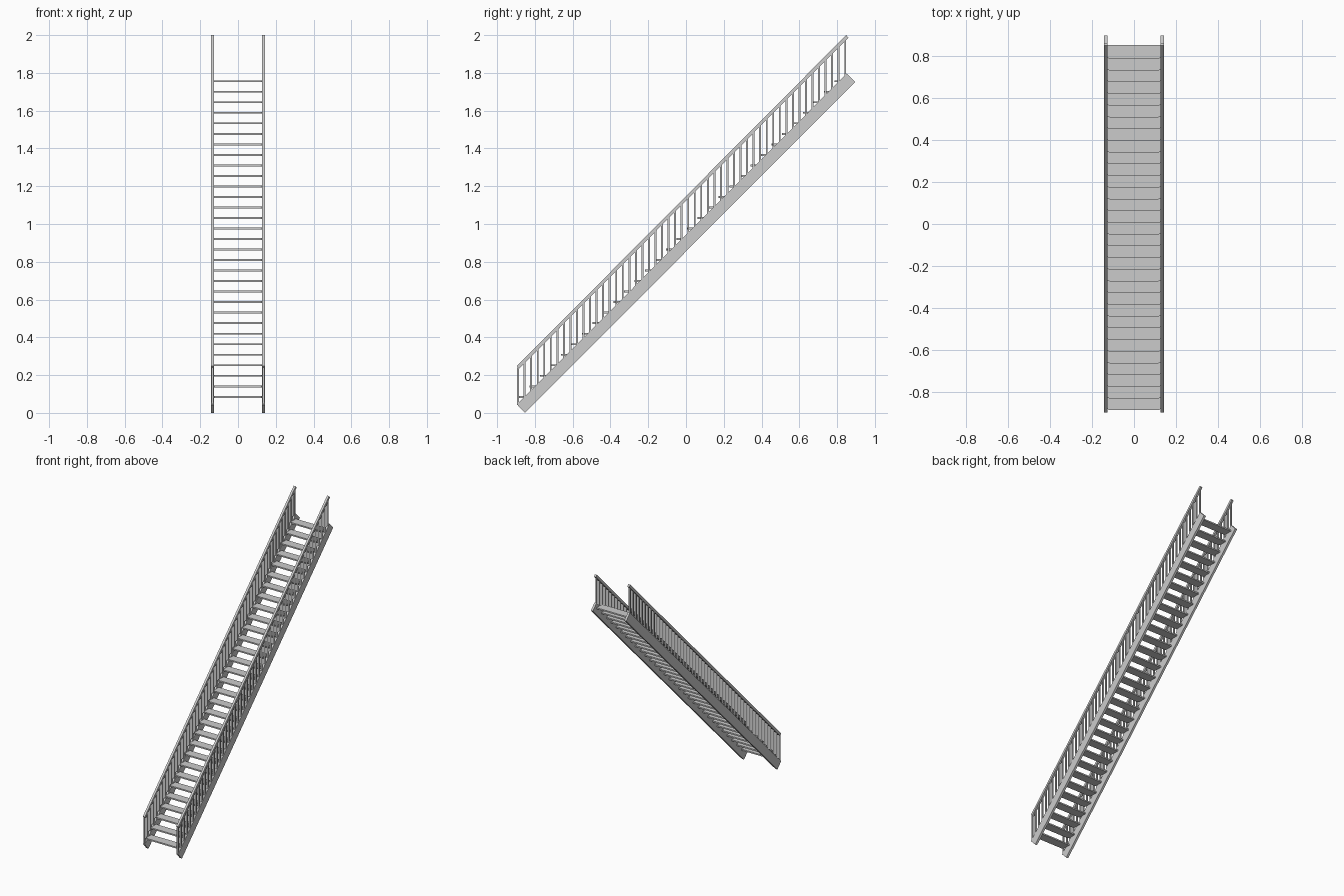
import bpy
from math import sin, cos, pi

cube = bpy.data.objects.get("Cube")
if cube:
    bpy.data.objects.remove(cube, do_unlink=True)

grey = bpy.data.materials.new("light grey")
grey.use_nodes = True
COLOUR = (0.6, 0.6, 0.6, 1)
grey.diffuse_color = COLOUR
grey.node_tree.nodes["Principled BSDF"].inputs["Base Color"].default_value = COLOUR

STEPS, POSTS = 31, 51
SIDE_X = 0.135          # centre of each side assembly


def prism(name, outline, axis, start, end):
    """Extrude a 2D outline along x (outline is y,z) or z (outline is x,y)."""
    def place(p, t):
        return (t, *p) if axis == "x" else (*p, t)
    n = len(outline)
    verts = [place(p, t) for t in (start, end) for p in outline]
    faces = [tuple(reversed(range(n))), tuple(range(n, 2 * n))]
    faces += [(i, (i + 1) % n, n + (i + 1) % n, n + i) for i in range(n)]
    mesh = bpy.data.meshes.new(name)
    mesh.from_pydata(verts, [], faces)
    mesh.materials.append(grey)
    obj = bpy.data.objects.new(name, mesh)
    bpy.context.collection.objects.link(obj)
    return obj


# Sloping side boards and handrails, cut square to the slope
stringer = [(-0.852, 0), (0.895, 1.752), (0.852, 1.797), (-0.895, 0.045)]
handrail = [(-0.883, 0.235), (0.86, 1.987), (0.848, 2.0), (-0.895, 0.248)]

for side, sign in (("left", 1), ("right", -1)):
    x = sign * SIDE_X
    prism(side + "_stringer", stringer, "x", x - 0.008, x + 0.008)
    prism(side + "_handrail", handrail, "x", x - 0.008, x + 0.008)
    # Upright balusters between board and rail
    for i in range(POSTS):
        y = -0.889 + i * 1.732 / (POSTS - 1)
        foot = y + 0.93
        r = 0.005
        square = [(x - r, y - r), (x + r, y - r), (x + r, y + r), (x - r, y + r)]
        prism(f"{side}_baluster_{i + 1}", square, "z", foot, foot + 0.2)

# Treads with rounded front corners
HALF, DEPTH, ROUND = 0.128, 0.065, 0.012
for i in range(STEPS):
    front, z = -0.885 + i * 0.0557, 0.08 + i * 0.0557
    outline = [(HALF, front + DEPTH), (-HALF, front + DEPTH)]
    for cx, first in ((-HALF + ROUND, pi), (HALF - ROUND, 1.5 * pi)):
        for k in range(4):
            a = first + k * pi / 6
            outline.append((cx + ROUND * cos(a), front + ROUND + ROUND * sin(a)))
    prism(f"tread_{i + 1}", outline, "z", z, z + 0.01)
